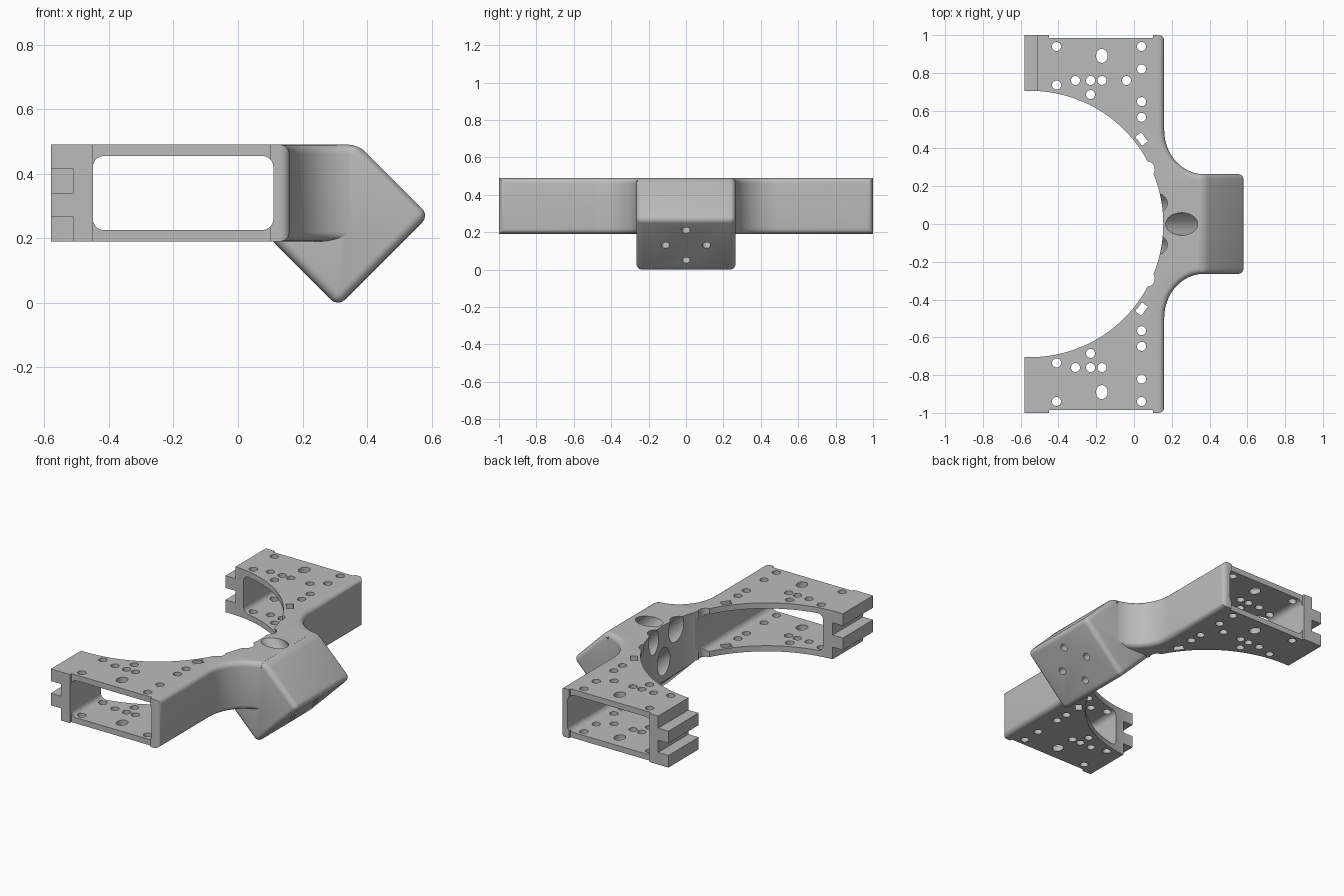
import bpy, bmesh
from math import cos, sin, pi, radians, atan2
from mathutils import Matrix, Vector

old = bpy.data.objects.get("Cube")
if old:
    bpy.data.objects.remove(old)

LOW, HIGH = 0.19, 0.49          # bottom and top of the arms
ROUND = 0.03                    # outer edge rounding
BORE = Vector((-0.55, 0, 0))    # centre of the big inner curve
BORE_R = 0.705

grey = bpy.data.materials.new("plain grey")
grey.use_nodes = True
grey.diffuse_color = (0.5, 0.5, 0.5, 1)
grey.node_tree.nodes["Principled BSDF"].inputs["Base Color"].default_value = (0.5, 0.5, 0.5, 1)


def to_object(bm, name):
    bmesh.ops.recalc_face_normals(bm, faces=bm.faces)
    mesh = bpy.data.meshes.new(name)
    bm.to_mesh(mesh)
    bm.free()
    mesh.materials.append(grey)
    ob = bpy.data.objects.new(name, mesh)
    bpy.context.collection.objects.link(ob)
    return ob


def prism(points, offset):
    """Extrude a closed outline along a vector."""
    bm = bmesh.new()
    face = bm.faces.new([bm.verts.new(p) for p in points])
    top = bmesh.ops.extrude_face_region(bm, geom=[face])["geom"]
    bmesh.ops.translate(bm, vec=offset, verts=[v for v in top if isinstance(v, bmesh.types.BMVert)])
    bmesh.ops.recalc_face_normals(bm, faces=bm.faces)
    return bm


def bevel(bm, edges, width, segments=5):
    bmesh.ops.bevel(bm, geom=edges, offset=width, segments=segments, profile=0.5, affect='EDGES')


def add_box(bm, lo, hi, turn=0):
    lo, hi = Vector(lo), Vector(hi)
    m = Matrix.Translation((lo + hi) / 2) @ Matrix.Rotation(turn, 4, 'Z') @ Matrix.Diagonal((*(hi - lo), 1))
    bmesh.ops.create_cube(bm, size=1, matrix=m)


def add_rod(bm, centre, radius, length, axis=(0, 0, 1), segments=24, stretch=1):
    turn = Vector((0, 0, 1)).rotation_difference(Vector(axis)).to_matrix().to_4x4()
    m = Matrix.Translation(centre) @ turn @ Matrix.Diagonal((1, stretch, 1, 1))
    bmesh.ops.create_cone(bm, cap_ends=True, segments=segments, radius1=radius,
                          radius2=radius, depth=length, matrix=m)


def combine(body, tool, operation):
    mod = body.modifiers.new(operation, 'BOOLEAN')
    mod.operation, mod.object, mod.solver = operation, tool, 'EXACT'
    bpy.context.view_layer.objects.active = body
    bpy.ops.object.modifier_apply(modifier=mod.name)
    bpy.data.objects.remove(tool)


def cut(body, bm):
    combine(body, to_object(bm, "cutter"), 'DIFFERENCE')


# Arms: one slab whose outer wall sweeps in towards the head
arc = [(0.37 + 0.21 * cos(a), 0.4975 - 0.2335 * sin(a))
       for a in (pi - radians(83) * i / 20 for i in range(21))]
half = [(-0.58, 1), (0.16, 1)] + arc
outline = [(x, y, LOW) for x, y in half] + [(x, -y, LOW) for x, y in reversed(half)]
bm = prism(outline, (0, 0, HIGH - LOW))
end_x = arc[-1][0]
outer = []
for e in bm.edges:
    a, b = (v.co for v in e.verts)
    upright = abs(a.z - b.z) > 0.1
    on_wall = min(a.x, b.x) > 0.159 and a.y * b.y > 0
    if on_wall and (not upright or abs(a.y) > 0.99):
        outer.append(e)
bevel(bm, outer, ROUND)
bracket = to_object(bm, "curved_bracket")

# Head: tilted block with rounded edges
profile = [(0.31, -0.012), (0.592, 0.27), (0.372, HIGH), (0, HIGH), (0, 0.298)]
bm = prism([(x, -0.265, z) for x, z in profile], (0, 0.53, 0))
bevel(bm, bm.edges[:], ROUND)
combine(bracket, to_object(bm, "head"), 'UNION')

# Big inner curve
bm = bmesh.new()
add_rod(bm, BORE, BORE_R, 2, segments=160)
cut(bracket, bm)

# Rounded window running through both arms
bm = bmesh.new()
add_box(bm, (-0.45, -1.2, 0.225), (0.11, 1.2, 0.455))
bevel(bm, [e for e in bm.edges if abs(e.verts[0].co.y - e.verts[1].co.y) > 1], 0.035)
cut(bracket, bm)

# Relief notches where the arms meet the head, and shallow end recesses
bm = bmesh.new()
for s in (-1, 1):
    add_rod(bm, (0.068, s * 0.29, 0.35), 0.042, 0.6)
    add_box(bm, (-0.45, s * 1.05 - 0.065, 0.1), (0.1, s * 1.05 + 0.065, 0.6))
cut(bracket, bm)

# Interlocking teeth on the free ends
step = (HIGH - LOW) / 4
bm = bmesh.new()
for s, slots in ((-1, (0, 2)), (1, (1, 3))):
    for k in slots:
        lo = LOW + k * step - (0.05 if k == 0 else 0)
        hi = LOW + (k + 1) * step + (0.05 if k == 3 else 0)
        add_box(bm, (-0.7, s * 0.85 - 0.3, lo), (-0.51, s * 0.85 + 0.3, hi))
cut(bracket, bm)

# Holes through the top and bottom plates
holes = [(-0.41, 0.94), (-0.41, 0.735), (-0.31, 0.76), (-0.23, 0.76), (-0.17, 0.76), (-0.23, 0.685),
         (0.04, 0.94), (0.04, 0.82), (0.04, 0.648), (0.04, 0.565)]
bm = bmesh.new()
for s in (-1, 1):
    for x, y in holes:
        add_rod(bm, (x, s * y, 0.35), 0.024, 0.6)
    add_rod(bm, (-0.17, s * 0.89, 0.35), 0.031, 0.6, stretch=1.2)
    add_box(bm, (0.02, s * 0.45 - 0.03, 0.05), (0.06, s * 0.45 + 0.03, 0.65),
            turn=s * atan2(0.45, 0.59))
add_rod(bm, (-0.04, 0.76, 0.35), 0.024, 0.6)
cut(bracket, bm)

# Wide access bores and small screw holes, slanting through the head
slant = Vector((-1, 0, 1)).normalized()
screws = [Vector((z + 0.322, y, z)) for y, z in ((0, 0.05), (0, 0.21), (-0.11, 0.13), (0.11, 0.13))]
for radius, start, length in ((0.06, 0.08, 0.7), (0.022, -0.1, 0.3)):
    bm = bmesh.new()
    for p in screws:
        add_rod(bm, p + slant * (start + length / 2), radius, length, axis=slant, segments=32)
    cut(bracket, bm)

# Smooth the curves, keep the machined edges sharp
bpy.ops.object.select_all(action='DESELECT')
bracket.select_set(True)
bpy.context.view_layer.objects.active = bracket
bpy.ops.object.shade_smooth_by_angle(angle=radians(30))
